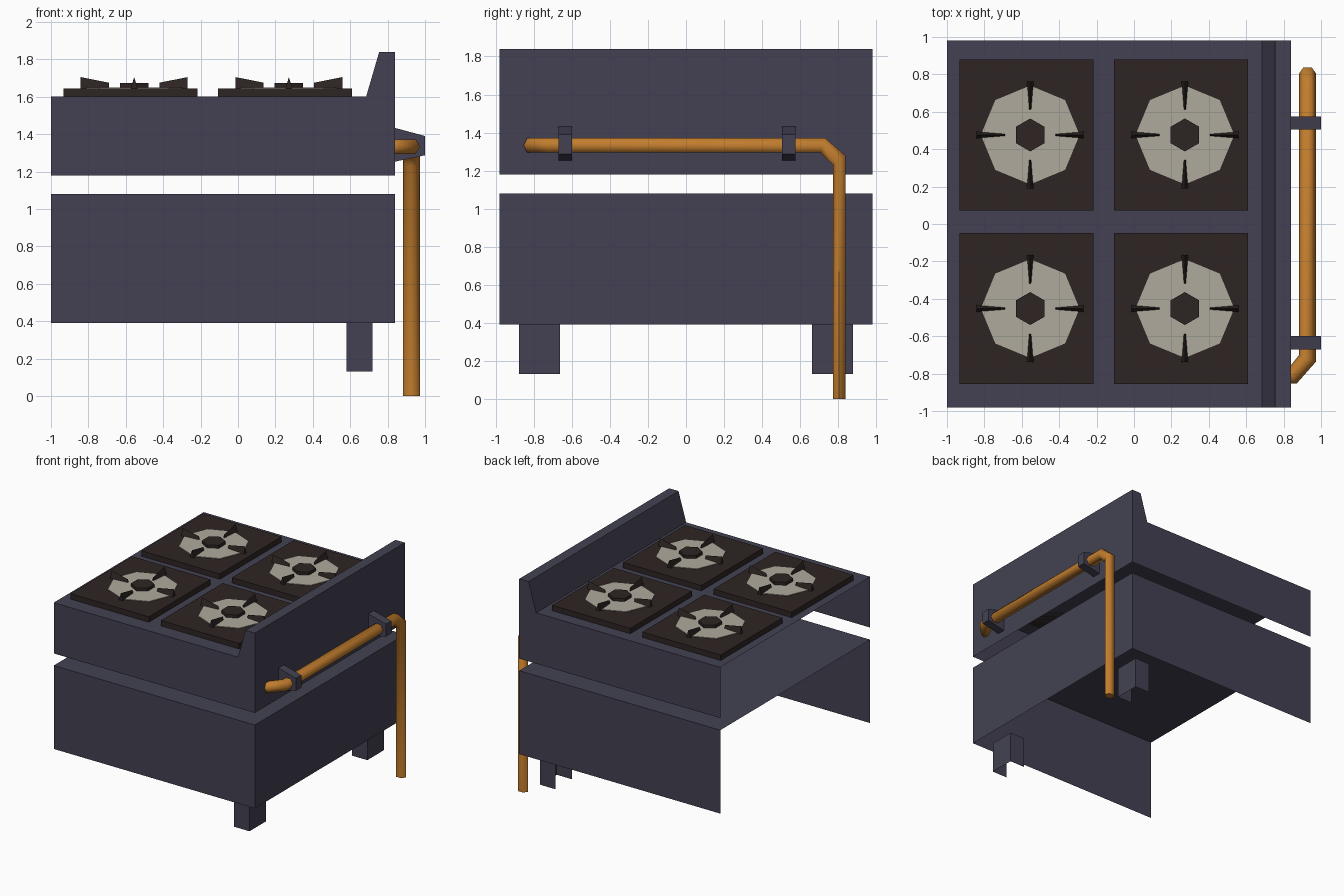
import bpy
from math import cos, sin, pi
from mathutils import Vector

cube = bpy.data.objects.get("Cube")
if cube:
    bpy.data.objects.remove(cube, do_unlink=True)


def make_material(name, rgb):
    mat = bpy.data.materials.new(name)
    mat.use_nodes = True
    mat.diffuse_color = (*rgb, 1)
    mat.node_tree.nodes["Principled BSDF"].inputs["Base Color"].default_value = (*rgb, 1)
    return mat


STEEL = make_material("dark steel", (0.056, 0.053, 0.084))
IRON = make_material("dark cast iron", (0.027, 0.018, 0.017))
CREAM = make_material("cream burner", (0.43, 0.40, 0.335))
COPPER = make_material("copper", (0.54, 0.205, 0.027))


def add_object(name, verts, faces, mat):
    mesh = bpy.data.meshes.new(name)
    mesh.from_pydata(verts, [], faces)
    mesh.materials.append(mat)
    mesh.update()
    obj = bpy.data.objects.new(name, mesh)
    bpy.context.collection.objects.link(obj)
    return obj


def loft(name, rings, mat, skip=(), caps=True):
    """Skin equal rings of points; skip leaves out sides by edge index."""
    n = len(rings[0])
    verts = [p for ring in rings for p in ring]
    faces = []
    for r in range(len(rings) - 1):
        for i in range(n):
            if i not in skip:
                a, b = r * n + i, r * n + (i + 1) % n
                faces.append((a, b, b + n, a + n))
    if caps:
        faces.append(tuple(reversed(range(n))))
        faces.append(tuple(range(len(verts) - n, len(verts))))
    return add_object(name, verts, faces, mat)


def extrude_y(name, profile, y0, y1, mat, skip=()):
    """Extrude an x-z profile, listed clockwise as seen from the front."""
    return loft(name, [[(x, y, z) for x, z in profile] for y in (y0, y1)], mat, skip)


def rect(x0, x1, z0, z1):
    return [(x0, z0), (x0, z1), (x1, z1), (x1, z0)]


def prism(name, centre, radius, sides, z0, z1, turn, mat):
    ring = [(centre[0] + radius * cos(turn + 2 * pi * i / sides),
             centre[1] + radius * sin(turn + 2 * pi * i / sides)) for i in range(sides)]
    return loft(name, [[(x, y, z) for x, y in ring] for z in (z0, z1)], mat)


# Cabinet shells: open at the bottom and on the -x side
HALF = 0.98
BACK = 0.84
extrude_y("lower_cabinet", rect(-1, BACK, 0.39, 1.08), -HALF, HALF, STEEL, skip=(0, 3))
hob = [(-1, 1.18), (-1, 1.6), (0.685, 1.6), (0.755, 1.84), (BACK, 1.84), (BACK, 1.18)]
extrude_y("upper_hob_with_splashback", hob, -HALF, HALF, STEEL, skip=(0, 5))

# Hollow legs
for side, y in (("front", -0.77), ("rear", 0.77)):
    extrude_y(side + "_leg", rect(0.58, 0.72, 0.13, 0.39), y - 0.108, y + 0.108,
              STEEL, skip=(0, 1, 3))


# One burner: base plate, cream octagon, hexagonal cap and four wedge prongs
def burner(tag, x, y):
    extrude_y(tag + "_plate", rect(x - 0.378, x + 0.338, 1.6, 1.645),
              y - 0.404, y + 0.404, IRON)
    prism(tag + "_ring", (x, y), 0.264, 8, 1.645, 1.649, 0, CREAM)
    prism(tag + "_cap", (x, y), 0.088, 6, 1.649, 1.674, pi / 2, IRON)
    for k in range(4):
        out = Vector((cos(k * pi / 2), sin(k * pi / 2), 0))
        across = Vector((-out.y, out.x, 0))
        rings = []
        for dist, half, top in ((0.135, 0.006, 1.675), (0.286, 0.018, 1.705)):
            foot = Vector((x, y, 1.645)) + out * dist
            rings.append([foot - across * half, foot + across * half,
                          Vector((foot.x, foot.y, top))])
        loft(f"{tag}_prong_{k + 1}", rings, IRON)


for row, y in (("front", -0.452), ("rear", 0.476)):
    for col, x in (("outer", -0.555), ("inner", 0.272)):
        burner(f"{row}_{col}_burner", x, y)

# Gas pipe: hexagonal sections as centre, wide half-axis, narrow half-axis
sections = [
    ((0.83, -0.816, 1.333), (0, -0.037, 0), (0, 0, 0.039)),
    ((0.845, -0.816, 1.333), (0.025, -0.037, 0), (0, 0, 0.039)),
    ((0.928, -0.718, 1.333), (0.045, -0.018, 0), (0, 0, 0.039)),
    ((0.928, 0.718, 1.333), (0.045, 0, 0), (0, 0.012, 0.039)),
    ((0.928, 0.805, 1.255), (0.045, 0, 0), (0, 0.032, 0.025)),
    ((0.928, 0.805, 0), (0.045, 0, 0), (0, 0.032, 0)),
]
rings = []
for centre, wide, narrow in sections:
    rings.append([Vector(centre) + Vector(wide) * cos(-i * pi / 3)
                  + Vector(narrow) * (sin(-i * pi / 3) / sin(pi / 3)) for i in range(6)])
pipe = loft("gas_pipe", rings, COPPER)
bpy.ops.object.select_all(action="DESELECT")
pipe.select_set(True)
bpy.context.view_layer.objects.active = pipe
bpy.ops.object.shade_smooth_by_angle(angle=1.15)

# Tapered pipe brackets on the rear wall
bracket = [(BACK, 1.253), (BACK, 1.433), (1.0, 1.39), (1.0, 1.287)]
for side, y in (("front", -0.635), ("rear", 0.54)):
    extrude_y(side + "_pipe_bracket", bracket, y - 0.035, y + 0.035, STEEL)
